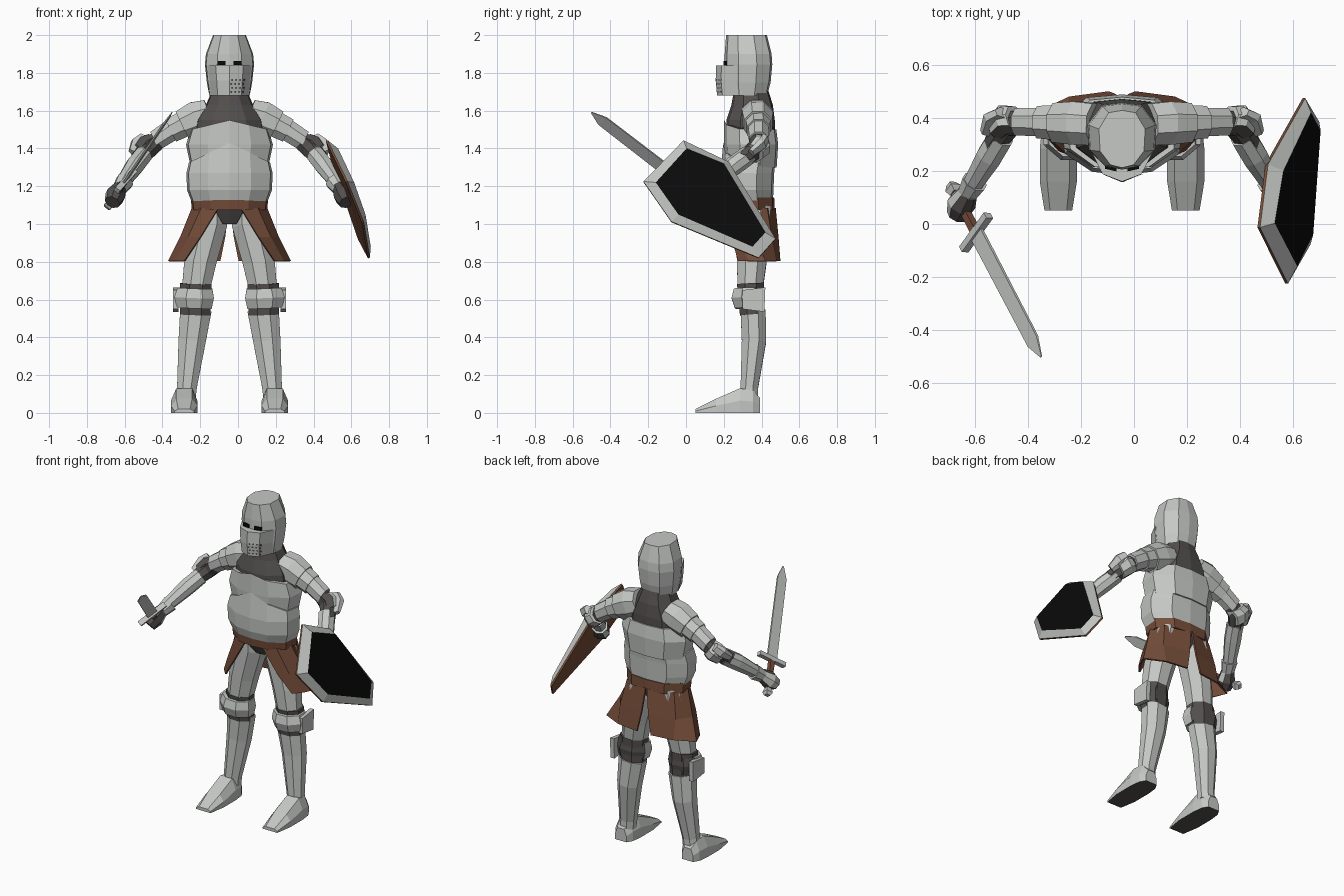
import bpy, bmesh, math
from mathutils import Vector

if "Cube" in bpy.data.objects:
    bpy.data.objects.remove(bpy.data.objects["Cube"])

CX = -0.045  # body centre line


def material(name, r, g, b):
    m = bpy.data.materials.new(name)
    m.diffuse_color = (r, g, b, 1)
    m.use_nodes = True
    m.node_tree.nodes["Principled BSDF"].inputs["Base Color"].default_value = m.diffuse_color
    return m


STEEL = material("steel", .56, .58, .56)
MAIL = material("dark_mail", .085, .078, .075)
LEATHER = material("brown_leather", .18, .075, .042)
BLACK = material("black", .003, .003, .003)


def build(name, verts, faces, mats, rule=None):
    """Make a flat shaded mesh; rule(normal, centre) returns a material index."""
    bm = bmesh.new()
    vs = [bm.verts.new(v) for v in verts]
    for f in faces:
        bm.faces.new([vs[i] for i in f])
    bmesh.ops.recalc_face_normals(bm, faces=bm.faces)
    bm.normal_update()
    if rule:
        for f in bm.faces:
            f.material_index = rule(f.normal, f.calc_center_median())
    me = bpy.data.meshes.new(name)
    bm.to_mesh(me)
    bm.free()
    for m in mats:
        me.materials.append(m)
    ob = bpy.data.objects.new(name, me)
    bpy.context.collection.objects.link(ob)
    return ob


def rings(name, loops, mats, rule=None):
    """Skin a list of equal loops and cap both ends."""
    n = len(loops[0])
    verts = [v for loop in loops for v in loop]
    faces = [[r * n + i, r * n + (i + 1) % n, (r + 1) * n + (i + 1) % n, (r + 1) * n + i]
             for r in range(len(loops) - 1) for i in range(n)]
    faces += [list(range(n)), [len(verts) - n + i for i in range(n)]]
    return build(name, verts, faces, mats, rule)


HALF = [(0, -1), (.5, -.9), (.95, -.42), (1, .35), (.58, .92), (0, 1)]
BODY = HALF + [(-x, y) for x, y in HALF[-2:0:-1]]


def loft(name, sections, mat, peak=0):
    """Body section stack of (z, half width, centre y, half depth)."""
    loops = []
    for k, (z, hw, cy, hd) in enumerate(sections):
        lift = peak if k == len(sections) - 1 else 0
        loops.append([(CX + x * hw, cy + y * hd, z + (lift * (1 - abs(x)) if y < 0 else 0))
                      for x, y in BODY])
    return rings(name, loops, [mat])


def tube(name, s, pts, mats, rule=None, n=8):
    """Limb through (offset, y, z, side radius, y radius) on side s."""
    P = [Vector((CX + s * p[0], p[1], p[2])) for p in pts]
    t = (P[-1] - P[0]).normalized()
    u = Vector((0, 1, 0))
    u = (u - t * u.dot(t)).normalized()
    v = t.cross(u)
    loops = []
    for c, p in zip(P, pts):
        angles = [2 * math.pi * (i + .5) / n for i in range(n)]
        loops.append([c + v * p[3] * math.cos(a) + u * p[4] * math.sin(a) for a in angles])
    return rings(name, loops, mats, rule)


# Torso
loft("belly_plate", [(1.11, .198, .335, .125), (1.18, .225, .325, .138),
                     (1.27, .228, .325, .142), (1.325, .215, .335, .138)], STEEL, .105)
loft("chest_plate", [(1.3, .205, .345, .135), (1.42, .23, .345, .143),
                     (1.5, .205, .34, .138)], STEEL, .05)
loft("mail_collar", [(1.45, .19, .342, .13), (1.55, .175, .342, .128),
                     (1.63, .125, .35, .11), (1.71, .09, .345, .09)], MAIL)
loft("belt", [(1.075, .2, .34, .13), (1.14, .205, .335, .132)], LEATHER)
loft("mail_hips", [(1.0, .06, .35, .07), (1.09, .17, .34, .11)], MAIL)

# Helmet
loft("helmet", [(1.68, .107, .325, .105), (1.75, .12, .328, .12), (1.845, .13, .331, .126),
                (1.9, .125, .329, .124), (2.0, .087, .32, .108)], STEEL)
visor_plan = [(-.112, .29), (-.065, .185), (0, .157), (.065, .185), (.112, .29)]
rings("visor", [[(CX + x * w, y + dy, z) for x, y in visor_plan]
                for z, w, dy in [(1.68, .96, .008), (1.76, 1.04, 0), (1.84, 1.13, .003)]], [STEEL])


def face_y(x, z):
    return .157 + abs(x) * .43 + (.008 * (1.76 - z) / .08 if z < 1.76 else .003 * (z - 1.76) / .08)


for s in (-1, 1):
    eye = [(CX + s * x, y, z) for z in (1.843, 1.864) for x, y in ((.02, .198), (.064, .208))]
    eye += [(x, y + .03, z) for x, y, z in eye]
    build("eye_slit", eye, [(0, 1, 3, 2), (4, 5, 7, 6), (0, 1, 5, 4), (2, 3, 7, 6),
                            (0, 2, 6, 4), (1, 3, 7, 5)], [BLACK])
# Breathing holes
hv, hf = [], []
for r in range(4):
    for c in range(4):
        x0, z0 = .009 + c * .021 + (.005 if r % 2 else 0), 1.7 + r * .021
        hf.append([len(hv) + i for i in range(6)])
        for i in range(6):
            x = x0 + .006 * math.cos(i * math.pi / 3)
            z = z0 + .006 * math.sin(i * math.pi / 3)
            hv.append((CX + x, min(face_y(x, z), .185 if x < .066 else .19) - .002, z))
build("breathing_holes", hv, hf, [MAIL])

for s, side in ((-1, "right"), (1, "left")):
    # Arm: layered shoulder plates, mail elbow, forearm and glove
    tube(side + "_shoulder", s, [(.1, .375, 1.585, .085, .085), (.17, .38, 1.56, .1, .088),
                                 (.25, .382, 1.525, .085, .08), (.25, .382, 1.525, .074, .07),
                                 (.31, .384, 1.495, .07, .066), (.31, .384, 1.495, .062, .058),
                                 (.395, .385, 1.44, .058, .055)], [STEEL])
    tube(side + "_elbow_mail", s, [(.36, .385, 1.46, .05, .05), (.43, .378, 1.4, .056, .055),
                                   (.485, .3, 1.34, .045, .045)], [MAIL])
    tube(side + "_elbow_plate", s, [(.4, .392, 1.43, .058, .058), (.435, .392, 1.41, .066, .062),
                                    (.468, .36, 1.375, .058, .054)],
         [STEEL, MAIL], lambda n, c: int(n.y < -.6))
    # Flared outer elbow wing
    tube(side + "_elbow_wing", s, [(.45, .42, 1.455, .035, .025), (.485, .40, 1.42, .045, .03),
                                   (.51, .345, 1.375, .03, .02)], [STEEL], n=6)
    tube(side + "_forearm", s, [(.455, .33, 1.365, .05, .052), (.5, .255, 1.31, .052, .052),
                                (.575, .13, 1.205, .037, .037)], [STEEL])
    tube(side + "_cuff", s, [(.555, .16, 1.225, .05, .05), (.59, .1, 1.175, .036, .036)], [STEEL])
    tube(side + "_glove", s, [(.58, .12, 1.195, .036, .04), (.605, .075, 1.15, .055, .056),
                              (.62, .035, 1.115, .042, .04)],
         [STEEL, MAIL], lambda n, c: int(n.y < -.25 or n.z < -.4))

    # Leg: thigh plate, mail knee, knee cap, shin and foot
    tube(side + "_thigh", s, [(.1, .355, 1.09, .092, .1), (.105, .355, 1.0, .1, .1),
                              (.155, .348, .8, .092, .085), (.178, .34, .655, .08, .072)], [STEEL])
    tube(side + "_knee_mail", s, [(.178, .342, .685, .09, .078), (.182, .35, .52, .088, .07)], [MAIL])
    tube(side + "_knee_cap", s, [(.183, .332, .66, .1, .085), (.187, .33, .61, .113, .096),
                                 (.187, .335, .555, .1, .082)],
         [STEEL, MAIL], lambda n, c: int(n.y > .55))
    x0, x1 = CX + s * .27, CX + s * .298
    wing = [(x0, .3, .65), (x0, .42, .665), (x0, .415, .535), (x0, .3, .55)]
    wing += [(x1, y, z) for x, y, z in wing]
    rings(side + "_knee_wing", [wing[:4], wing[4:]], [STEEL])
    tube(side + "_shin", s, [(.178, .355, .545, .09, .072), (.198, .36, .38, .078, .07),
                             (.226, .335, .13, .056, .05), (.23, .335, .08, .056, .05)], [STEEL])
    outline = [(-1, 0), (1, 0), (1, .5), (.6, 1), (-.6, 1), (-1, .5)]
    rings(side + "_foot", [[(CX + s * (.24 + x * hw), y, z * h) for x, z in outline]
                           for y, hw, h in [(.392, .04, .08), (.355, .062, .12), (.285, .07, .13),
                                            (.16, .07, .075), (.05, .052, .02)]],
          [STEEL, MAIL], lambda n, c: int(n.z < -.6))

    # Skirt panel with open front and split back
    top = [(.06, .222), (.15, .248), (.2, .33), (.17, .43), (.005, .475)]
    mid = [(.155, .24), (.22, .275), (.262, .37), (.2, .455), (.025, .49)]
    low = [(.24, .275), (.288, .33), (.325, .42), (.2, .48), (.05, .5)]
    verts = [(CX + s * x, y, z) for row, z in ((top, 1.085), (mid, .93), (low, .805)) for x, y in row]
    faces = [[r * 5 + i, r * 5 + i + 1, r * 5 + i + 6, r * 5 + i + 5] for r in range(2) for i in range(4)]
    skirt = build(side + "_skirt", verts, faces, [LEATHER])
    skirt.modifiers.new("thickness", 'SOLIDIFY').thickness = .01

# Shield: leather back, steel rim and black face
outer = [Vector(p) for p in [(.475, -.013, 1.443), (.58, -.225, 1.225), (.665, -.077, 1.013),
                             (.698, .384, .822), (.645, .474, .923), (.505, .225, 1.33)]]
inner = [Vector(p) for p in [(.53, .003, 1.4), (.615, -.16, 1.22), (.675, -.04, 1.05),
                             (.703, .352, .88), (.667, .42, .955), (.563, .2, 1.32)]]
back = [p + Vector((-.01, 0, -.004)) for p in outer]
shield = rings("shield", [back, outer, inner], [LEATHER, STEEL, BLACK])
for i, f in enumerate(shield.data.polygons):
    f.material_index = 0 if i < 6 or i == 12 else (1 if i < 12 else 2)

# Sword
pommel, tip = Vector((-.69, .15, 1.09)), Vector((-.35, -.5, 1.59))
d = (tip - pommel).normalized()
w = Vector((.49, .68, .55))
w = (w - d * w.dot(d)).normalized()
th = d.cross(w)


def bar(name, stations, mat):
    """Box along the sword axis through (distance, half width, half thickness)."""
    rings(name, [[pommel + d * a + w * hw * i + th * ht * j
                  for i, j in ((-1, -1), (1, -1), (1, 1), (-1, 1))] for a, hw, ht in stations], [mat])


L = (tip - pommel).length
bar("sword_blade", [(.24, .034, .006), (L - .08, .032, .005), (L, .004, .002)], STEEL)
bar("sword_guard", [(.235, .095, .016), (.262, .095, .016)], STEEL)
bar("sword_grip", [(.02, .013, .013), (.24, .015, .015)], LEATHER)
bar("sword_pommel", [(0, .014, .014), (.02, .022, .022), (.045, .016, .016)], STEEL)
